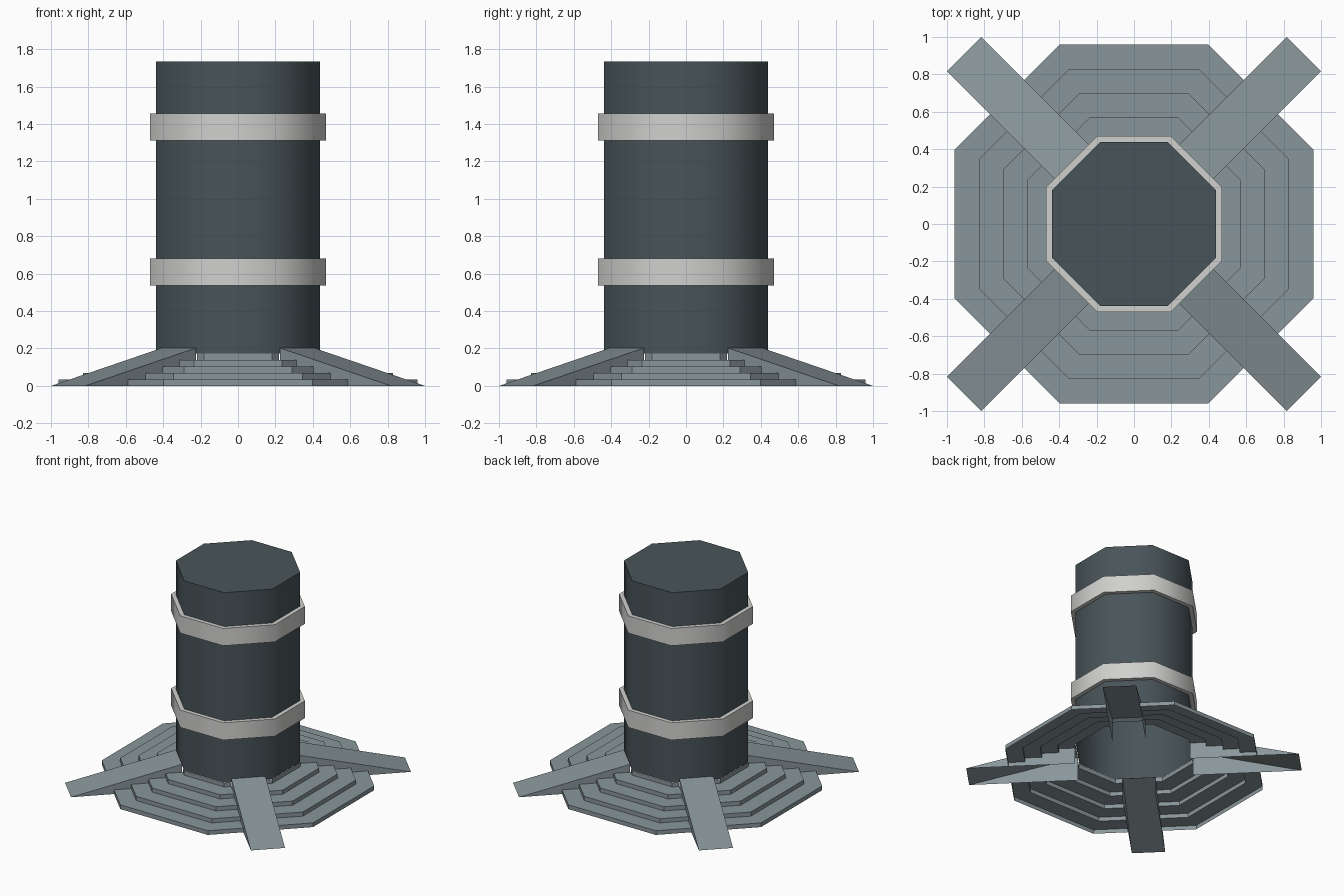
import bpy, math
from mathutils import Matrix

if "Cube" in bpy.data.objects:
    bpy.data.objects.remove(bpy.data.objects["Cube"])

T = math.tan(math.pi / 8)      # octagon half side per unit of apothem
RIB_W = 0.129                  # half width of a rib


def material(name, rgb):
    m = bpy.data.materials.new(name)
    m.diffuse_color = (*rgb, 1)
    m.use_nodes = True
    m.node_tree.nodes["Principled BSDF"].inputs["Base Color"].default_value = m.diffuse_color
    return m


dark = material("dark slate", (0.066, 0.09, 0.1))
slate = material("light slate", (0.25, 0.305, 0.325))
pale = material("pale grey", (0.63, 0.63, 0.62))


def make(name, verts, faces, mat, smooth=False):
    me = bpy.data.meshes.new(name)
    me.from_pydata(verts, [], faces)
    me.materials.append(mat)
    ob = bpy.data.objects.new(name, me)
    bpy.context.collection.objects.link(ob)
    if smooth:
        bpy.ops.object.select_all(action='DESELECT')
        ob.select_set(True)
        bpy.context.view_layer.objects.active = ob
        bpy.ops.object.shade_smooth_by_angle(angle=math.radians(60))
    return ob


def loft(rows, closed):
    """Quads between successive rows of points."""
    n = len(rows[0])
    verts = [p for row in rows for p in row]
    faces = []
    for k in range(len(rows) - 1):
        for i in range(n if closed else n - 1):
            j = (i + 1) % n
            faces.append((k * n + i, k * n + j, (k + 1) * n + j, (k + 1) * n + i))
    return verts, faces


def octagon(a, z):
    r = a / math.cos(math.pi / 8)
    return [(r * math.cos(math.pi / 8 + i * math.pi / 4),
             r * math.sin(math.pi / 8 + i * math.pi / 4), z) for i in range(8)]


# Column: open underneath, capped on top
verts, faces = loft([octagon(0.438, 0.172), octagon(0.438, 1.733)], True)
faces.append(tuple(range(8, 16)))
make("column", verts, faces, dark, True)

# Two bands round the column
for name, z0, z1 in (("lower_band", 0.538, 0.68), ("upper_band", 1.313, 1.455)):
    v, f = loft([octagon(a, z) for a, z in
                 ((0.438, z0), (0.471, z0), (0.471, z1), (0.438, z1))], True)
    make(name, v, f, pale, True)

# Stepped base: four open shells fitted between the ribs
steps = [0.96, 0.83, 0.70, 0.57, 0.44]
rise = 0.172 / 5


def step_line(a, z):
    s = a * math.sqrt(2)
    d = RIB_W * math.sqrt(2)
    x, y = (s - d) / 2, (s + d) / 2
    return [(-x, -y, z), (-a * T, -a, z), (a * T, -a, z), (x, -y, z)]


rows = []
for k, a in enumerate(steps):
    rows += [step_line(a, k * rise), step_line(a, (k + 1) * rise)]
for i in range(4):
    v, f = loft(rows, False)
    make(f"steps_{i + 1}", v, f, slate).data.transform(
        Matrix.Rotation(i * math.pi / 2, 4, 'Z'))

# Four diagonal sloping ribs
R0, R1, H, w = 1.285, 0.445, 0.203, RIB_W
for i in range(4):
    v = [(R0, -w, 0), (R0, w, 0), (R1, w, H), (R1, -w, H), (R1, -w, 0), (R1, w, 0)]
    f = [(0, 1, 2, 3), (0, 3, 4), (1, 5, 2)]
    make(f"rib_{i + 1}", v, f, slate).data.transform(
        Matrix.Rotation(math.pi / 4 + i * math.pi / 2, 4, 'Z'))
